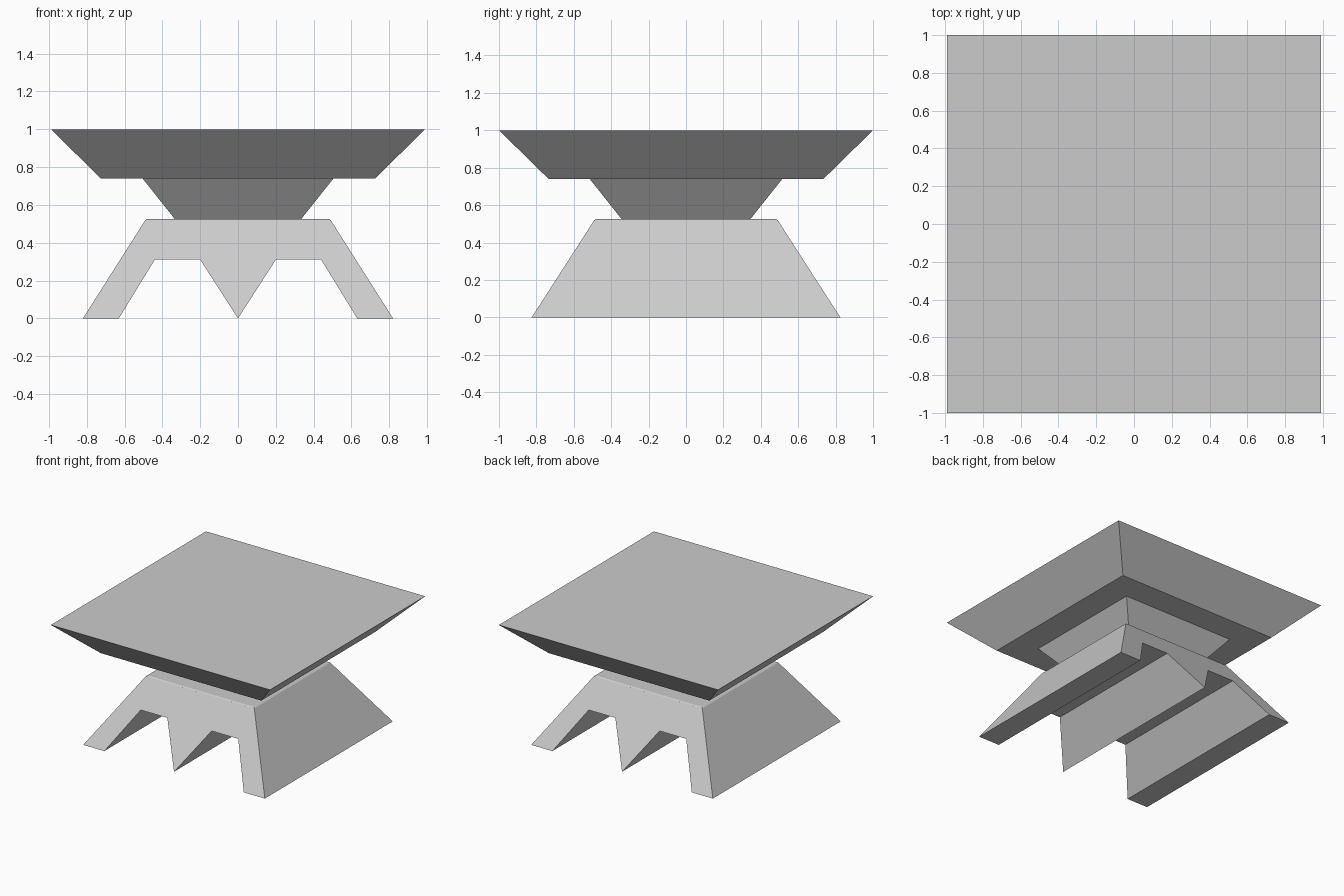
import bpy
import bmesh

cube = bpy.data.objects.get("Cube")
if cube:
    bpy.data.objects.remove(cube, do_unlink=True)

stone = bpy.data.materials.new("light grey stone")
stone.use_nodes = True
colour = (0.6, 0.6, 0.6, 1)
stone.diffuse_color = colour
stone.node_tree.nodes["Principled BSDF"].inputs["Base Color"].default_value = colour


def add_object(name, bm):
    bmesh.ops.recalc_face_normals(bm, faces=bm.faces)
    mesh = bpy.data.meshes.new(name)
    bm.to_mesh(mesh)
    bm.free()
    mesh.materials.append(stone)
    obj = bpy.data.objects.new(name, mesh)
    bpy.context.collection.objects.link(obj)
    return obj


def tapered_block(name, rings):
    """Stack rectangles given as (half width, half depth, height)."""
    bm = bmesh.new()
    loops = [[bm.verts.new((sx * w, sy * d, z))
              for sx, sy in ((-1, -1), (1, -1), (1, 1), (-1, 1))]
             for w, d, z in rings]
    for low, high in zip(loops, loops[1:]):
        for i in range(4):
            j = (i + 1) % 4
            bm.faces.new((low[i], low[j], high[j], high[i]))
    bm.faces.new(loops[0])
    bm.faces.new(loops[-1])
    return add_object(name, bm)


# Base: two channels run front to back under sloping walls
half = [(0.2, 0.31), (0.44, 0.31), (0.63, 0), (0.82, 0), (0.49, 0.52)]
profile = [(0, 0)] + half + [(-x, z) for x, z in reversed(half)]
bm = bmesh.new()
ends = [[bm.verts.new((x, side * (0.825 - 0.644 * z), z)) for x, z in profile]
        for side in (-1, 1)]
for end in ends:
    bm.faces.new(end)
for i in range(len(profile)):
    j = (i + 1) % len(profile)
    bm.faces.new((ends[0][i], ends[0][j], ends[1][j], ends[1][i]))
add_object("channelled_base", bm)

# Thin chamfered cap, flared neck and broad flared slab
tapered_block("base_cap", [(0.49, 0.49, 0.52), (0.48, 0.48, 0.526)])
tapered_block("flared_neck", [(0.335, 0.345, 0.526), (0.505, 0.515, 0.74)])
tapered_block("top_slab", [(0.725, 0.735, 0.74), (0.99, 1.0, 1.0)])
